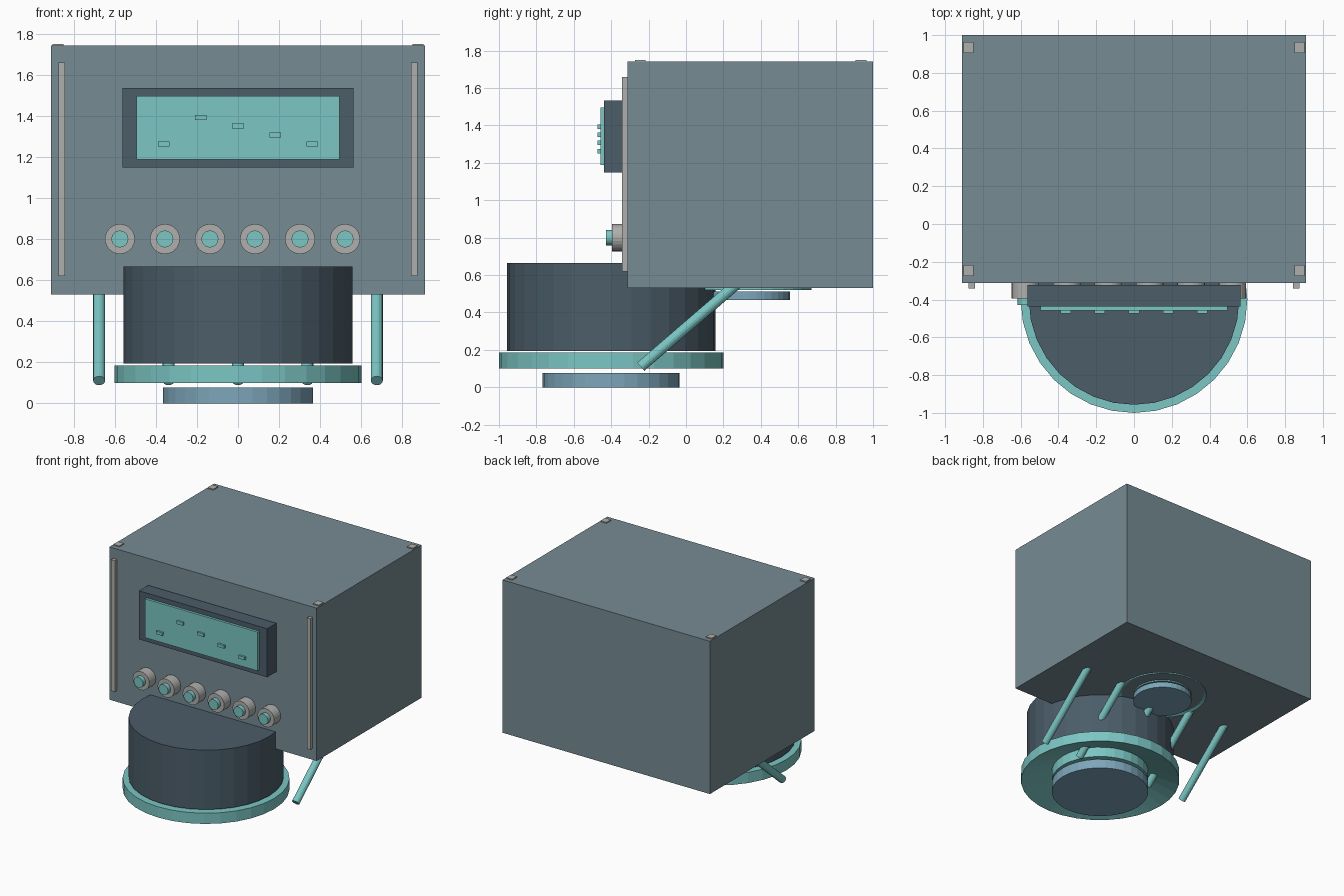
import bpy, bmesh, math
from mathutils import Matrix, Vector

cube = bpy.data.objects.get("Cube")
if cube:
    bpy.data.objects.remove(cube, do_unlink=True)


def material(name, rgb):
    lin = [(c / 255 / 12.92) if c < 11 else ((c / 255 + 0.055) / 1.055) ** 2.4 for c in rgb]
    m = bpy.data.materials.new(name)
    m.use_nodes = True
    m.diffuse_color = (*lin, 1)
    m.node_tree.nodes["Principled BSDF"].inputs["Base Color"].default_value = (*lin, 1)
    return m


SLATE = material("slate grey", (118, 139, 147))
DARK = material("dark slate", (75, 93, 105))
TEAL = material("pale teal", (123, 198, 196))
BLUE = material("dusty blue", (125, 166, 186))
GREY = material("light grey", (175, 175, 174))


def finish(name, bm, mat):
    bmesh.ops.recalc_face_normals(bm, faces=bm.faces)
    mesh = bpy.data.meshes.new(name)
    bm.to_mesh(mesh)
    bm.free()
    mesh.materials.append(mat)
    ob = bpy.data.objects.new(name, mesh)
    bpy.context.collection.objects.link(ob)
    return ob


def box(name, mat, x, y, z):
    """Box from (min, max) ranges on each axis."""
    bm = bmesh.new()
    size = [b - a for a, b in (x, y, z)]
    mid = [(a + b) / 2 for a, b in (x, y, z)]
    bmesh.ops.create_cube(bm, size=1, matrix=Matrix.Translation(mid) @ Matrix.Diagonal((*size, 1)))
    return finish(name, bm, mat)


def rod(name, mat, start, end, radius, sides=32):
    """Cylinder between two points."""
    a, b = Vector(start), Vector(end)
    turn = (b - a).to_track_quat('Z', 'Y').to_matrix().to_4x4()
    bm = bmesh.new()
    bmesh.ops.create_cone(bm, cap_ends=True, segments=sides, radius1=radius, radius2=radius,
                          depth=(b - a).length, matrix=Matrix.Translation((a + b) / 2) @ turn)
    return finish(name, bm, mat)


def lathe(name, mat, profile, y, sides=32):
    """Spin an (r, z) profile about a vertical axis at the given y."""
    bm = bmesh.new()
    verts = [bm.verts.new((r, 0, z)) for r, z in profile]
    edges = [bm.edges.new(pair) for pair in zip(verts, verts[1:])]
    bmesh.ops.spin(bm, geom=verts + edges, cent=(0, 0, 0), axis=(0, 0, 1),
                   angle=math.tau, steps=sides)
    bmesh.ops.remove_doubles(bm, verts=bm.verts, dist=0.0005)
    bmesh.ops.translate(bm, verts=bm.verts, vec=(0, y, 0))
    return finish(name, bm, mat)


def flange(name, y, outer, inner, low, high):
    """Disc whose underside is a hollow cone around a central hub."""
    lathe(name, TEAL, [(0, high), (outer, high), (outer, low),
                       (inner, high - 0.004), (inner, low), (0, low)], y)


# Cabinet with corner pads and front trim strips
FRONT = -0.313
box("cabinet", SLATE, (-0.91, 0.91), (FRONT, 1), (0.53, 1.742))
for side, sx in (("left", 1), ("right", -1)):
    for end, y in (("front", -0.245), ("back", 0.935)):
        box(f"{side}_{end}_pad", GREY, sorted((sx * 0.85, sx * 0.902)),
            (y - 0.029, y + 0.029), (1.73, 1.75))
    box(f"{side}_trim_strip", GREY, sorted((sx * 0.843, sx * 0.875)),
        (-0.341, FRONT + 0.01), (0.62, 1.66))

# Display panel with its markers
box("display_bezel", DARK, (-0.563, 0.563), (-0.438, -0.323), (1.149, 1.534))
box("display_screen", TEAL, (-0.494, 0.494), (-0.458, -0.43), (1.188, 1.496))
for i, z in enumerate((1.263, 1.392, 1.351, 1.307, 1.263)):
    x = (i - 2) * 0.181
    box(f"display_marker_{i + 1}", TEAL, (x - 0.028, x + 0.028), (-0.474, -0.45),
        (z - 0.012, z + 0.012))

# Row of control knobs
for i in range(6):
    x = -0.575 + i * 0.2192
    rod(f"knob_collar_{i + 1}", GREY, (x, FRONT + 0.005, 0.8), (x, -0.395, 0.8), 0.073, 24)
    rod(f"knob_cap_{i + 1}", TEAL, (x, -0.38, 0.8), (x, -0.428, 0.8), 0.041, 24)

# Large drum, its flange and foot disc
rod("drum", DARK, (0, -0.4, 0.194), (0, -0.4, 0.665), 0.557)
flange("drum_flange", -0.4, 0.6, 0.366, 0.1, 0.185)
rod("foot_disc", BLUE, (0, -0.4, 0), (0, -0.4, 0.076), 0.366)

# Small outlet under the cabinet
flange("outlet_flange", 0.335, 0.335, 0.22, 0.52, 0.575)
rod("outlet_disc", BLUE, (0, 0.335, 0.466), (0, 0.335, 0.511), 0.22)

# Slanted struts
for i in range(5):
    x = (i - 2) * 0.338
    rod(f"strut_{i + 1}", TEAL, (x, -0.242, 0.11), (x, 0.32, 0.594), 0.029, 16)
